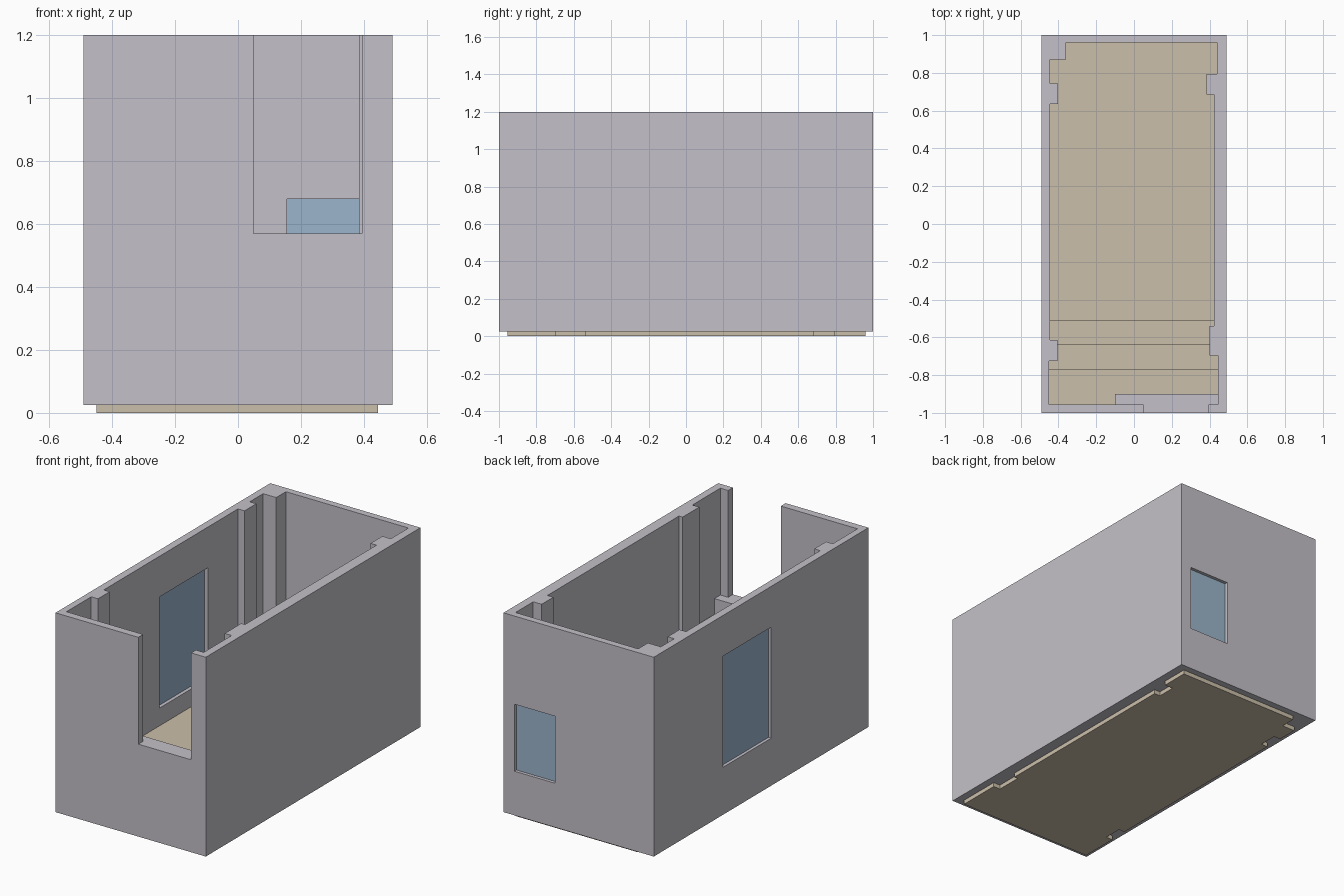
import bpy, bmesh

old = bpy.data.objects.get("Cube")
if old:
    bpy.data.objects.remove(old, do_unlink=True)


def material(name, rgb):
    m = bpy.data.materials.new(name)
    m.use_nodes = True
    m.diffuse_color = (*rgb, 1)
    bsdf = next(n for n in m.node_tree.nodes if n.type == 'BSDF_PRINCIPLED')
    bsdf.inputs["Base Color"].default_value = (*rgb, 1)
    return m


plaster = material("grey plaster", (0.55, 0.53, 0.58))
wood = material("pale wood floor", (0.60, 0.52, 0.40))
glass = material("blue glass", (0.33, 0.46, 0.60))


def prism(name, points, offset, mat):
    """Extrude a closed outline by an offset vector."""
    bm = bmesh.new()
    face = bm.faces.new([bm.verts.new(p) for p in points])
    moved = bmesh.ops.extrude_face_region(bm, geom=[face])["geom"]
    verts = [g for g in moved if isinstance(g, bmesh.types.BMVert)]
    bmesh.ops.translate(bm, verts=verts, vec=offset)
    bmesh.ops.recalc_face_normals(bm, faces=bm.faces)
    mesh = bpy.data.meshes.new(name)
    bm.to_mesh(mesh)
    bm.free()
    mesh.materials.append(mat)
    ob = bpy.data.objects.new(name, mesh)
    bpy.context.scene.collection.objects.link(ob)
    return ob


def box(name, x, y, z, mat):
    corners = [(x[0], y[0], z[0]), (x[1], y[0], z[0]),
               (x[1], y[1], z[0]), (x[0], y[1], z[0])]
    return prism(name, corners, (0, 0, z[1] - z[0]), mat)


def combine(target, tool, operation):
    """Apply a boolean and remove the tool."""
    mod = target.modifiers.new("cut", 'BOOLEAN')
    mod.operation = operation
    mod.solver = 'EXACT'
    mod.object = tool
    bpy.context.view_layer.update()
    graph = bpy.context.evaluated_depsgraph_get()
    mesh = bpy.data.meshes.new_from_object(target.evaluated_get(graph))
    target.modifiers.clear()
    target.data = mesh
    bpy.data.objects.remove(tool, do_unlink=True)


# Room outline with its pilasters, shared by walls and floor
right_side = [(0.445, -0.955), (0.445, -0.695), (0.40, -0.695), (0.40, -0.54),
              (0.424, -0.54), (0.424, 0.685), (0.385, 0.685), (0.385, 0.795),
              (0.44, 0.795), (0.44, 0.96)]
left_side = [(-0.36, 0.96), (-0.36, 0.87), (-0.445, 0.87), (-0.445, 0.745),
             (-0.402, 0.745), (-0.402, 0.635), (-0.445, 0.635), (-0.445, -0.615),
             (-0.406, -0.615), (-0.406, -0.725), (-0.45, -0.725), (-0.45, -0.955)]
room = right_side + left_side


def room_prism(name, bottom, top, mat):
    return prism(name, [(x, y, bottom) for x, y in room], (0, 0, top - bottom), mat)


# Walls, door opening and window openings
side_y, side_z = (-0.094, 0.355), (0.305, 0.96)
back_x, back_z = (0.155, 0.42), (0.285, 0.68)
door_x, door_z = (0.05, 0.394), 0.57
walls = box("walls", (-0.49, 0.49), (-1, 1), (0.025, 1.2), plaster)
cutters = [
    room_prism("room_cutter", -0.2, 1.4, plaster),
    box("door_cutter", door_x, (-1.1, -0.93), (door_z, 1.4), plaster),
    box("side_window_cutter", (-0.6, -0.43), side_y, side_z, plaster),
    box("back_window_cutter", back_x, (0.93, 1.1), back_z, plaster),
]
for cutter in cutters:
    combine(walls, cutter, 'DIFFERENCE')

# Window panes set mid-wall
box("side_window_pane", (-0.472, -0.466), side_y, side_z, glass)
box("back_window_pane", back_x, (0.975, 0.981), back_z, glass)

# Floor with steps rising to the door
floor_z = 0.2
rise = (door_z - floor_z) / 4
profile = [(-1.1, 0), (1.1, 0), (1.1, floor_z)]
for i, y in enumerate((-0.51, -0.635, -0.77)):
    profile += [(y, floor_z + i * rise), (y, floor_z + (i + 1) * rise)]
profile.append((-1.1, floor_z + 3 * rise))
floor = prism("floor_and_steps", [(-0.6, y, z) for y, z in profile], (1.2, 0, 0), wood)
combine(floor, room_prism("floor_trim", -0.2, 1.4, wood), 'INTERSECT')

# Landing inside the door
box("door_landing", (-0.10, 0.445), (-0.955, -0.90), (floor_z + 3 * rise, door_z), plaster)
